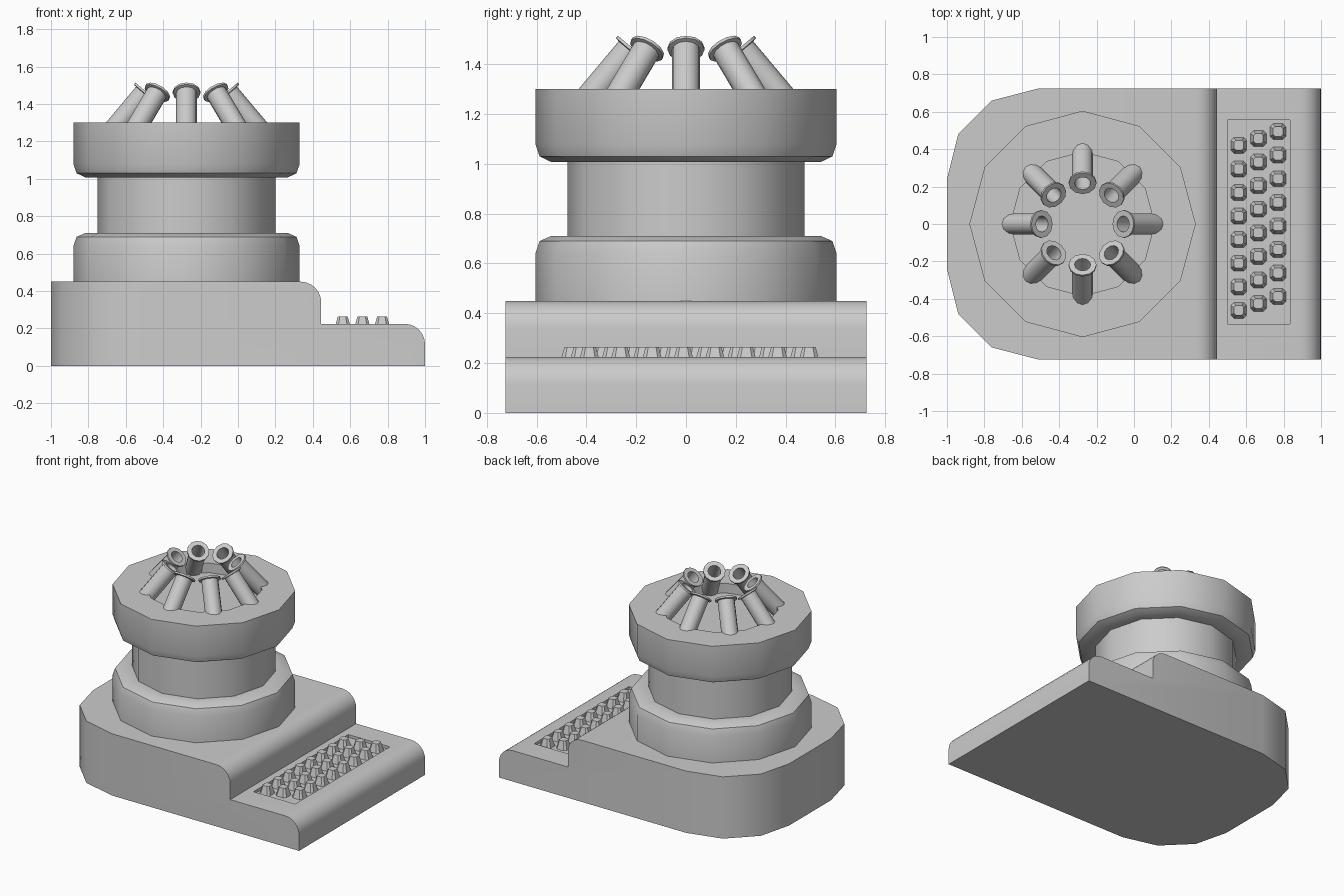
import bpy, bmesh
from math import sin, cos, pi, radians
from mathutils import Matrix, Vector

if "Cube" in bpy.data.objects:
    bpy.data.objects.remove(bpy.data.objects["Cube"])

CX = -0.275  # drum axis


def make_object(name, bm, angle=None):
    bmesh.ops.recalc_face_normals(bm, faces=bm.faces[:])
    mesh = bpy.data.meshes.new(name)
    bm.to_mesh(mesh)
    bm.free()
    ob = bpy.data.objects.new(name, mesh)
    bpy.context.collection.objects.link(ob)
    if angle:
        smooth(ob, angle)
    return ob


def activate(ob):
    bpy.ops.object.select_all(action='DESELECT')
    ob.select_set(True)
    bpy.context.view_layer.objects.active = ob


def smooth(ob, angle):
    activate(ob)
    bpy.ops.object.shade_smooth_by_angle(angle=radians(angle))


def prism(name, points, offset):
    bm = bmesh.new()
    face = bm.faces.new([bm.verts.new(p) for p in points])
    geom = bmesh.ops.extrude_face_region(bm, geom=[face])["geom"]
    verts = [g for g in geom if isinstance(g, bmesh.types.BMVert)]
    bmesh.ops.translate(bm, verts=verts, vec=offset)
    return make_object(name, bm)


def boolean(ob, cutter, operation):
    cutter.hide_render = True
    mod = ob.modifiers.new("cut", 'BOOLEAN')
    mod.object, mod.operation, mod.solver = cutter, operation, 'EXACT'
    activate(ob)
    bpy.ops.object.modifier_apply(modifier=mod.name)
    bpy.data.objects.remove(cutter)


def lathe(bm, profile, sides, matrix=Matrix(), closed=False):
    """Revolve (radius, z) pairs; open profiles get end caps."""
    rings = [[bm.verts.new(matrix @ Vector((r * cos(2 * pi * i / sides), r * sin(2 * pi * i / sides), z)))
              for i in range(sides)] for r, z in profile]
    pairs = list(zip(rings, rings[1:])) + ([(rings[-1], rings[0])] if closed else [])
    for a, b in pairs:
        for i in range(sides):
            j = (i + 1) % sides
            bm.faces.new((a[i], a[j], b[j], b[i]))
    if not closed:
        bm.faces.new(rings[0][::-1])
        bm.faces.new(rings[-1])


def fillet(cx, cz, rx, rz, steps=6):
    return [(cx + rx * cos(pi / 2 * i / steps), cz + rz * sin(pi / 2 * i / steps)) for i in range(steps + 1)]


# Stepped base: side profile intersected with the rounded plan
side = ([(-1.1, 0), (1, 0)] + fillet(0.89, 0.115, 0.11, 0.11)
        + [(0.445, 0.225)] + fillet(0.335, 0.34, 0.11, 0.11) + [(-1.1, 0.45)])
base = prism("base", [(x, -0.725, z) for x, z in side], (0, 1.45, 0))
half = [(1.1, 0.8), (-0.51, 0.8), (-0.51, 0.725), (-0.76, 0.66), (-0.94, 0.48), (-1, 0.24)]
plan = half + [(x, -y) for x, y in reversed(half)]
boolean(base, prism("plan_cutter", [(x, y, -0.1) for x, y in plan], (0, 0, 0.7)), 'INTERSECT')

# Shallow tray for the keys
tray = [(0.5, -0.535), (0.835, -0.535), (0.835, 0.555), (0.5, 0.555)]
boolean(base, prism("tray_cutter", [(x, y, 0.205) for x, y in tray], (0, 0, 0.1)), 'DIFFERENCE')
smooth(base, 35)

# Keys: tapered blocks with clipped corners, three staggered columns of eight
bm = bmesh.new()
for col in range(3):
    for row in range(8):
        x, y = 0.56 + 0.105 * col, 0.42 + 0.037 * col - 0.126 * row
        rings = []
        for h, z in ((0.044, 0.2), (0.026, 0.265)):
            c = h * 0.6
            rings.append([bm.verts.new((x + u, y + v, z)) for u, v in
                          ((h, -c), (h, c), (c, h), (-c, h), (-h, c), (-h, -c), (-c, -h), (c, -h))])
        lo, hi = rings
        for i in range(8):
            j = (i + 1) % 8
            bm.faces.new((lo[i], lo[j], hi[j], hi[i]))
        bm.faces.new(lo[::-1])
        bm.faces.new(hi)
make_object("keys", bm)

# Twelve-sided drum: lower collar, neck, upper head with sunken top
bm = bmesh.new()
lathe(bm, [(0.605, 0.44), (0.605, 0.64), (0.588, 0.69), (0.542, 0.71), (0.475, 0.71),
           (0.475, 1.008), (0.542, 1.008), (0.588, 1.03), (0.605, 1.08), (0.605, 1.3),
           (0.385, 1.3), (0.385, 1.23)], 12, Matrix.Translation((CX, 0, 0)))
make_object("drum", bm, 35)

# Eight hollow flanged tubes leaning in over the head
bm = bmesh.new()
for k in range(8):
    m = (Matrix.Translation((CX, 0, 0)) @ Matrix.Rotation(k * pi / 4, 4, 'Z')
         @ Matrix.Translation((0.217, 0, 1.467)) @ Matrix.Rotation(radians(-40), 4, 'Y'))
    lathe(bm, [(0.057, -0.34), (0.057, -0.015), (0.074, -0.012), (0.074, 0),
               (0.043, 0), (0.043, -0.2)], 12, m)
make_object("tubes", bm, 35)
